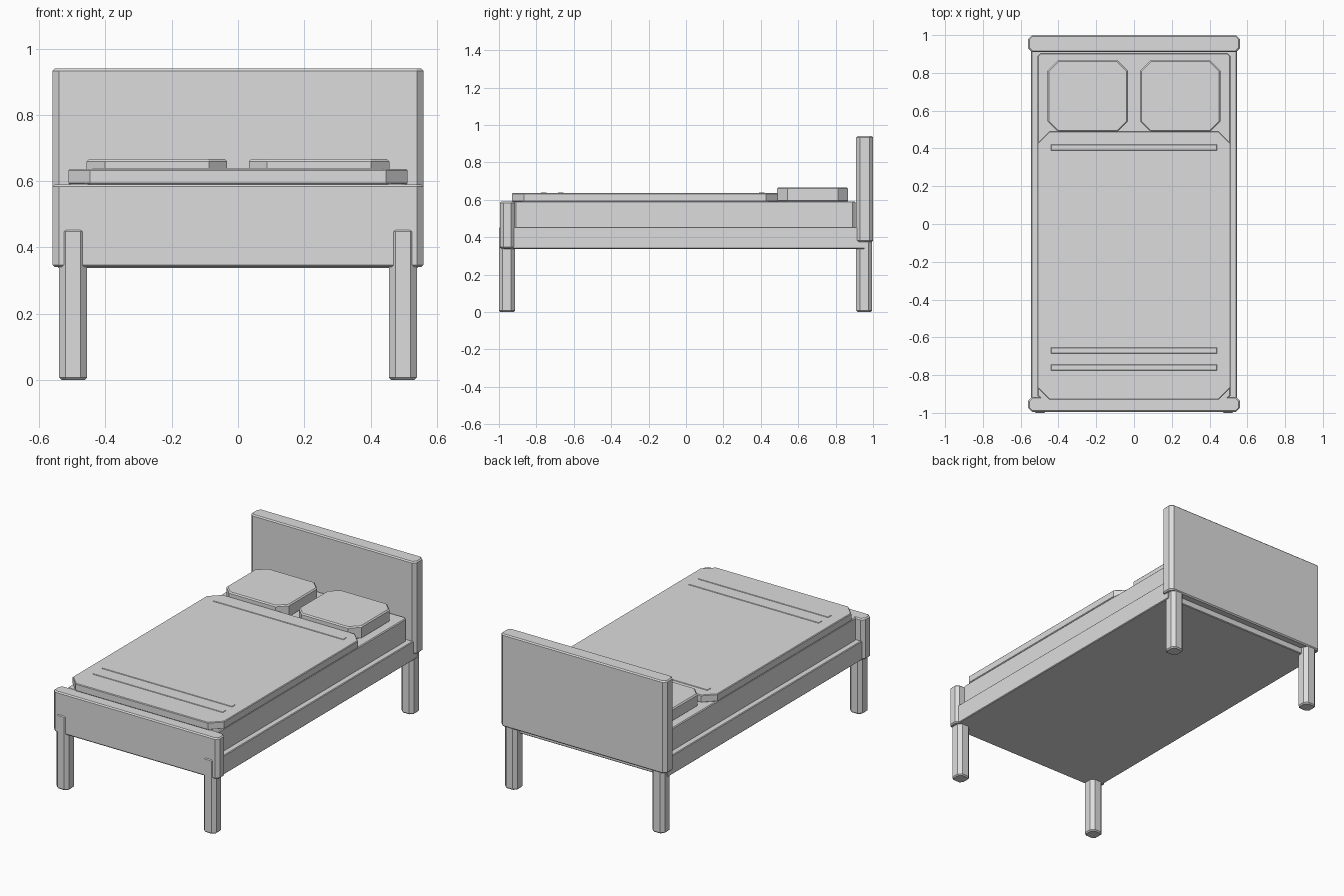
import bpy
import bmesh

default_cube = bpy.data.objects.get("Cube")
if default_cube:
    bpy.data.objects.remove(default_cube, do_unlink=True)

# Single pale grey finish
grey = bpy.data.materials.new("pale_grey")
grey.use_nodes = True
grey.diffuse_color = (0.72, 0.72, 0.72, 1)
grey.node_tree.nodes["Principled BSDF"].inputs["Base Color"].default_value = grey.diffuse_color


def outline(x, y, cut):
    """Rectangle with its four corners cut off, centred on the origin."""
    if cut <= 0:
        return [(x, y), (-x, y), (-x, -y), (x, -y)]
    return [(x, y - cut), (x - cut, y), (cut - x, y), (-x, y - cut),
            (-x, cut - y), (cut - x, -y), (x - cut, -y), (x, cut - y)]


def block(name, x_range, y_range, z_range, cut=0.0, bevel=0.007):
    """Box with cut upright corners and a narrow bevel round top and bottom."""
    (x0, x1), (y0, y1), (z0, z1) = x_range, y_range, z_range
    half_x, half_y = (x1 - x0) / 2, (y1 - y0) / 2
    levels = [(z0, bevel), (z0 + bevel, 0), (z1 - bevel, 0), (z1, bevel)]
    bm = bmesh.new()
    rings = []
    for z, inset in levels:
        points = outline(half_x - inset, half_y - inset, max(cut - inset * 0.58, 0))
        rings.append([bm.verts.new((x, y, z)) for x, y in points])
    count = len(rings[0])
    for low, high in zip(rings, rings[1:]):
        for i in range(count):
            j = (i + 1) % count
            bm.faces.new((low[i], low[j], high[j], high[i]))
    bm.faces.new(rings[0][::-1])
    bm.faces.new(rings[-1])
    bmesh.ops.recalc_face_normals(bm, faces=bm.faces)
    mesh = bpy.data.meshes.new(name)
    bm.to_mesh(mesh)
    bm.free()
    mesh.materials.append(grey)
    obj = bpy.data.objects.new(name, mesh)
    obj.location = ((x0 + x1) / 2, (y0 + y1) / 2, 0)
    bpy.context.collection.objects.link(obj)
    return obj


def mirrored(x0, x1, side):
    return tuple(sorted((x0 * side, x1 * side)))


# Boards and base
block("headboard", (-0.56, 0.56), (0.91, 1.0), (0.375, 0.94), 0.02)
block("footboard", (-0.56, 0.56), (-0.995, -0.915), (0.34, 0.59), 0.02)
block("bed_base", (-0.545, 0.545), (-0.98, 0.955), (0.338, 0.455), 0, 0.004)

# Mattress and blanket
block("mattress", (-0.51, 0.51), (-0.925, 0.905), (0.45, 0.592), 0.015, 0.005)
block("blanket", (-0.512, 0.512), (-0.93, 0.492), (0.59, 0.636), 0.065, 0.004)

# Low ridges across the blanket
for number, y in enumerate((-0.76, -0.67, 0.405)):
    block(f"blanket_ridge_{number + 1}", (-0.44, 0.44), (y - 0.016, y + 0.016),
          (0.634, 0.639), 0, 0.002)

# Legs and pillows on both sides
for side, label in ((1, "left"), (-1, "right")):
    leg_x = mirrored(0.455, 0.54, side)
    block(f"front_leg_{label}", leg_x, (-1.0, -0.915), (0, 0.455), 0.02)
    block(f"back_leg_{label}", leg_x, (0.91, 0.995), (0, 0.455), 0.02)
    block(f"pillow_{label}", mirrored(0.033, 0.457, side), (0.487, 0.867),
          (0.588, 0.666), 0.055)
